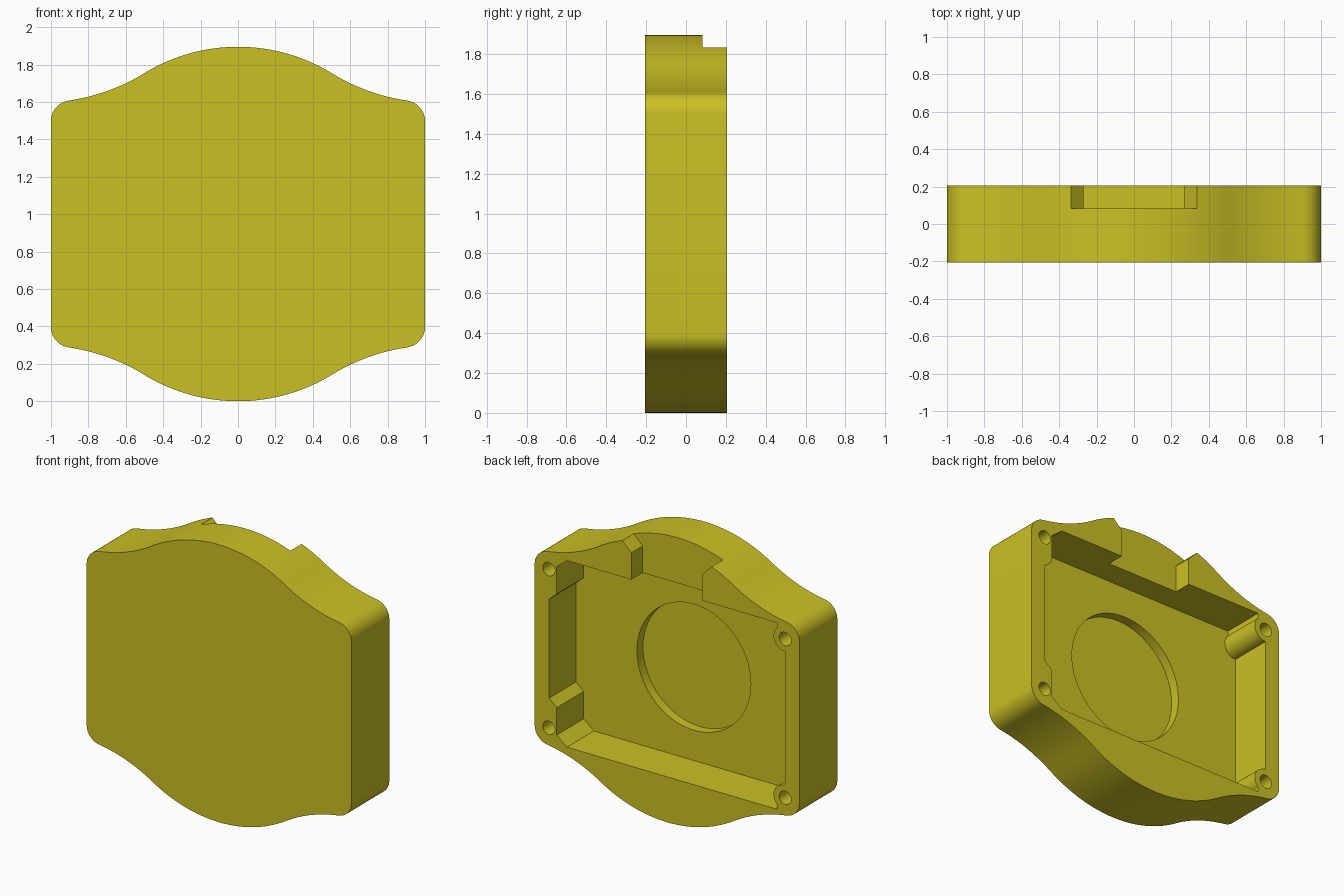
import bpy, bmesh, math

if "Cube" in bpy.data.objects:
    bpy.data.objects.remove(bpy.data.objects["Cube"])

H = 0.9475          # half height; profiles are drawn about the centre line
Y0, Y1 = -0.205, 0.205
FLOOR = -0.085

mat = bpy.data.materials.new("mustard yellow")
mat.diffuse_color = (0.60, 0.53, 0.018, 1)
mat.use_nodes = True
mat.node_tree.nodes["Principled BSDF"].inputs["Base Color"].default_value = mat.diffuse_color


def arc(cx, cz, r, a0, a1, n):
    """Points on an arc, angles in degrees."""
    return [(cx + r * math.cos(math.radians(a0 + (a1 - a0) * i / n)),
             cz + r * math.sin(math.radians(a0 + (a1 - a0) * i / n))) for i in range(n + 1)]


def prism(name, profile, y0, y1):
    """Extrude an x-z profile from y0 to y1."""
    bm = bmesh.new()
    face = bm.faces.new([bm.verts.new((x, y0, z + H)) for x, z in profile])
    ext = bmesh.ops.extrude_face_region(bm, geom=[face])
    verts = [v for v in ext["geom"] if isinstance(v, bmesh.types.BMVert)]
    bmesh.ops.translate(bm, vec=(0, y1 - y0, 0), verts=verts)
    bmesh.ops.recalc_face_normals(bm, faces=bm.faces)
    me = bpy.data.meshes.new(name)
    bm.to_mesh(me)
    bm.free()
    me.materials.append(mat)
    ob = bpy.data.objects.new(name, me)
    bpy.context.collection.objects.link(ob)
    return ob


def cut(target, cutter):
    """Subtract the cutter and remove it."""
    bpy.context.view_layer.objects.active = target
    mod = target.modifiers.new("cut", 'BOOLEAN')
    mod.operation, mod.solver, mod.object = 'DIFFERENCE', 'EXACT', cutter
    bpy.ops.object.modifier_apply(modifier=mod.name)
    bpy.data.objects.remove(cutter)


# Outline: domed top, concave shoulder, rounded corner, mirrored to all quarters
joint = 58.4
dome_r = 0.96
dome = arc(0, H - dome_r, dome_r, 90, joint, 16)
jx, jz = dome[-1]
sr = 1.05
sx, sz = jx + sr * math.cos(math.radians(joint)), jz + sr * math.sin(math.radians(joint))
shoulder = arc(sx, sz, sr, 180 + joint, 262, 12)[1:]
corner = arc(0.89, shoulder[-1][1] - 0.109, 0.11, 82, 0, 10)[1:]
quarter = dome + shoulder + corner
right = quarter + [(x, -z) for x, z in reversed(quarter)]
outline = right + [(-x, z) for x, z in reversed(right[1:-1])]
case = prism("case", outline, Y0, Y1)

# Main pocket: angular bosses on one side, round bosses on the other
upper = ([(0.89, 0.338), (0.833, 0.388), (0.833, 0.575), (0.755, 0.637), (-0.83, 0.637)]
         + arc(-0.89, 0.542, 0.085, 45, -90, 16))
pocket = upper + [(x, -z) for x, z in reversed(upper)]
cut(case, prism("pocket_cutter", pocket, FLOOR, 0.4))

# Shallow round recess in the pocket floor
cut(case, prism("recess_cutter", arc(0, 0, 0.43, 0, 357.1875, 127)[::2], FLOOR - 0.065, 0.3))

# Cable notch through the top wall, with flared ends
notch = [(-0.27, 0.5), (0.27, 0.5), (0.27, 0.82), (0.47, 1.02), (-0.47, 1.02), (-0.27, 0.82)]
cut(case, prism("notch_cutter", notch, 0.083, 0.4))

# Screw holes in the four corners
for sx in (-1, 1):
    for sz in (-1, 1):
        hole = arc(sx * 0.893, sz * 0.542, 0.046, 0, 345, 23)
        cut(case, prism("hole_cutter", hole, -0.08, 0.4))

# Smooth curved walls, keep edges sharp
bpy.ops.object.select_all(action='DESELECT')
case.select_set(True)
bpy.context.view_layer.objects.active = case
bpy.ops.object.shade_smooth_by_angle(angle=math.radians(25))
